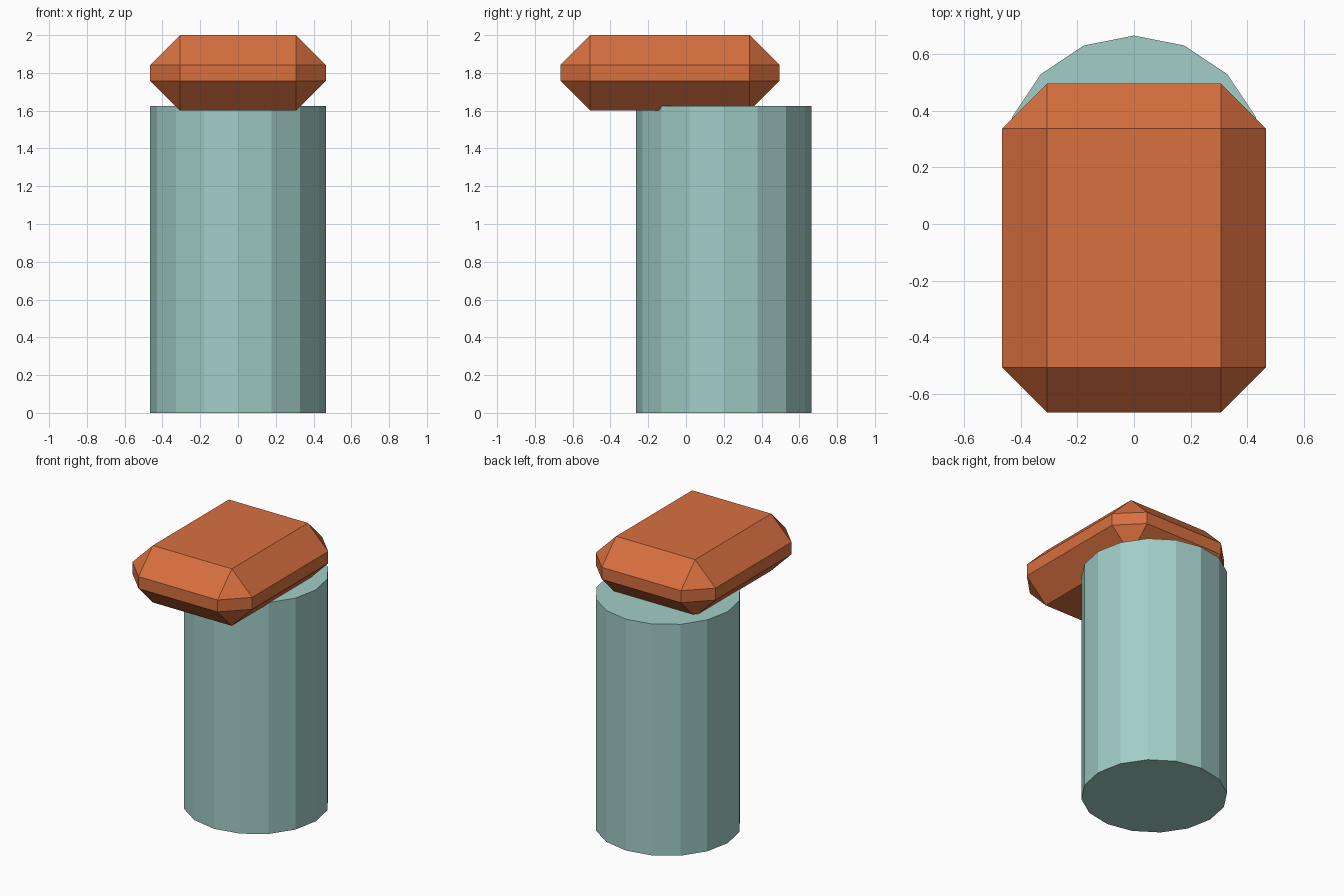
import bpy, bmesh
from math import radians
from mathutils import Matrix

if "Cube" in bpy.data.objects:
    bpy.data.objects.remove(bpy.data.objects["Cube"])


def add_part(name, bm, color):
    """Turn a bmesh into a flat-shaded coloured object."""
    mesh = bpy.data.meshes.new(name)
    bmesh.ops.recalc_face_normals(bm, faces=bm.faces)
    bm.to_mesh(mesh)
    bm.free()
    mat = bpy.data.materials.new(name + "_color")
    mat.diffuse_color = color
    mat.use_nodes = True
    mat.node_tree.nodes["Principled BSDF"].inputs["Base Color"].default_value = mat.diffuse_color
    mesh.materials.append(mat)
    obj = bpy.data.objects.new(name, mesh)
    bpy.context.collection.objects.link(obj)
    return obj


# Sixteen-sided column, set towards the back
RADIUS, HEIGHT = 0.465, 1.625
bm = bmesh.new()
bmesh.ops.create_cone(bm, cap_ends=True, segments=16, radius1=RADIUS,
                      radius2=RADIUS, depth=HEIGHT,
                      matrix=Matrix.Translation((0, 0.2, HEIGHT / 2)))
add_part("column", bm, (0.36, 0.61, 0.57, 1))

# Chamfered block resting on top, overhanging the front
bm = bmesh.new()
bmesh.ops.create_cube(bm, size=1, matrix=Matrix.Translation((0, -0.085, 1.8))
                      @ Matrix.Diagonal((0.93, 1.16, 0.4, 1)))
bmesh.ops.bevel(bm, geom=bm.edges[:], offset=0.158, offset_type='OFFSET',
                segments=1, profile=0.5, affect='EDGES')
add_part("cap_block", bm, (0.68, 0.16, 0.05, 1))
